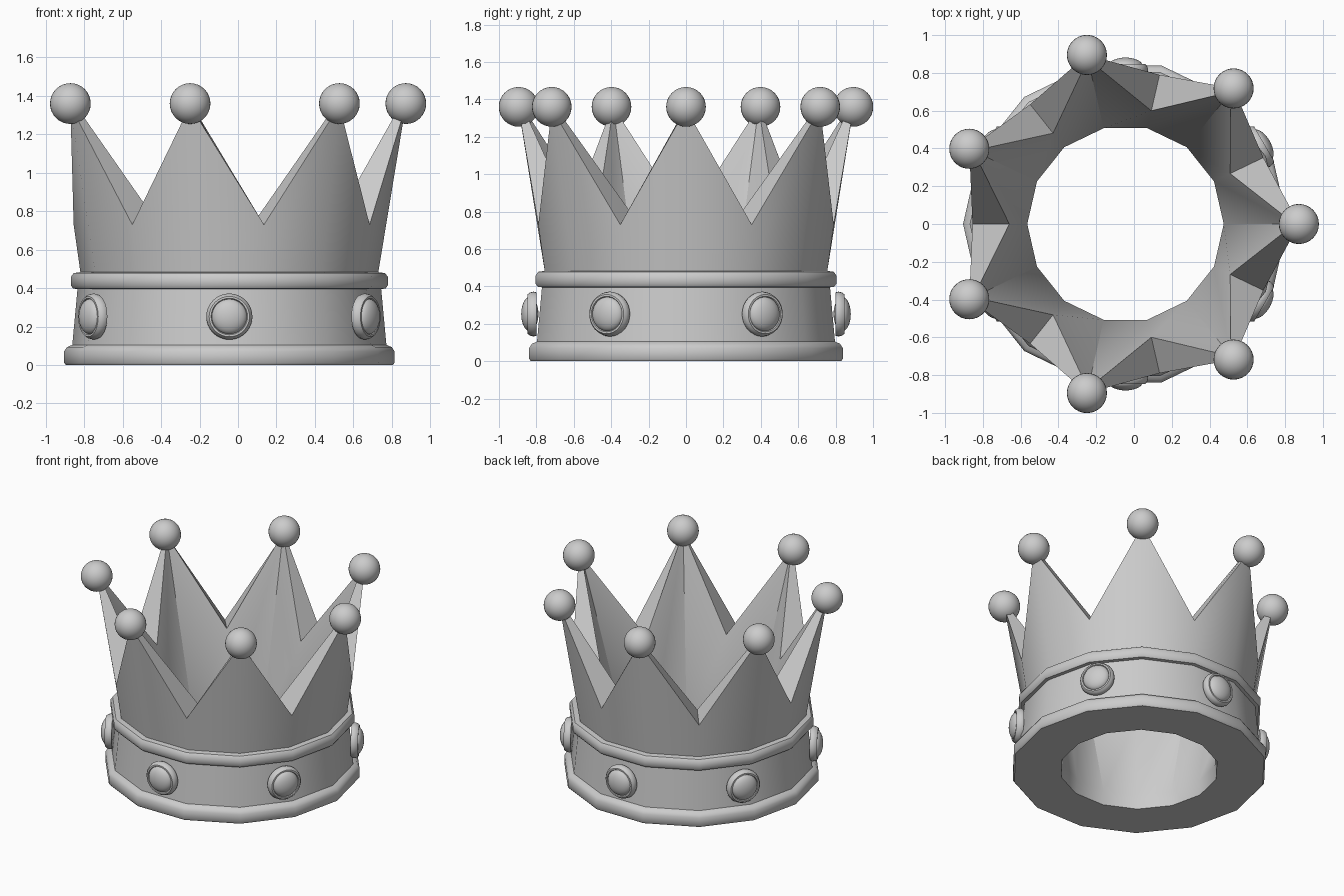
import bpy, bmesh, math
from mathutils import Matrix, Vector

if "Cube" in bpy.data.objects:
    bpy.data.objects.remove(bpy.data.objects["Cube"])

CX = -0.045          # crown axis, so the seven tips are centred in x
SIDES = 14


def finish(bm, name, angle=40):
    bmesh.ops.recalc_face_normals(bm, faces=bm.faces)
    me = bpy.data.meshes.new(name)
    bm.to_mesh(me)
    bm.free()
    ob = bpy.data.objects.new(name, me)
    bpy.context.collection.objects.link(ob)
    bpy.ops.object.select_all(action='DESELECT')
    ob.select_set(True)
    bpy.context.view_layer.objects.active = ob
    bpy.ops.object.shade_smooth_by_angle(angle=math.radians(angle))
    return ob


def lathe(bm, profile, sides, closed=False):
    """Profile entries are (r, z) or a (peak, valley) pair of those."""
    rings = []
    for p in profile:
        pair = p if isinstance(p[0], tuple) else (p, p)
        ring = []
        for i in range(sides):
            r, z = pair[i % 2]
            a = 2 * math.pi * i / sides
            ring.append(bm.verts.new((r * math.cos(a), r * math.sin(a), z)))
        rings.append(ring)
    n = len(rings)
    for k in range(n if closed else n - 1):
        a, b = rings[k], rings[(k + 1) % n]
        for i in range(sides):
            j = (i + 1) % sides
            bm.faces.new((a[i], a[j], b[j], b[i]))
    return rings


# Crown body: base rim, band, upper rim and zigzag wall
bm = bmesh.new()
lathe(bm, [(0.85, 0.0), (0.86, 0.012), (0.86, 0.07), (0.845, 0.093), (0.817, 0.105),
           (0.79, 0.395), (0.813, 0.398), (0.825, 0.415), (0.825, 0.458),
           (0.81, 0.478), (0.775, 0.483),
           ((0.918, 1.35), (0.81, 0.73)),
           ((0.895, 1.36), (0.615, 0.755)),
           (0.52, 0.10), (0.53, 0.0)], SIDES, closed=True)
finish(bm, "crown_body").location.x = CX

# Balls on the seven tips
for i in range(7):
    a = 2 * math.pi * i / 7
    bm = bmesh.new()
    bmesh.ops.create_uvsphere(bm, u_segments=32, v_segments=16, radius=0.106)
    ball = finish(bm, f"tip_ball_{i + 1}")
    ball.location = (CX + 0.918 * math.cos(a), 0.918 * math.sin(a), 1.36)

# Six round jewels, each a bezel with a domed gem
for i in range(6):
    a = math.radians(30 + 60 * i)
    direction = Vector((math.cos(a), math.sin(a), 0))
    place = (Matrix.Translation(Vector((CX, 0, 0.252)) + direction * 0.80)
             @ direction.to_track_quat('Z', 'Y').to_matrix().to_4x4())
    bm = bmesh.new()
    rings = lathe(bm, [(0.116, 0.0), (0.12, 0.015), (0.115, 0.035), (0.105, 0.048),
                       (0.095, 0.048), (0.088, 0.035)], 32)
    bm.faces.new(rings[0])
    bm.faces.new(rings[-1])
    finish(bm, f"jewel_bezel_{i + 1}").matrix_world = place
    bm = bmesh.new()
    bmesh.ops.create_uvsphere(bm, u_segments=32, v_segments=16, radius=0.092)
    bmesh.ops.transform(bm, verts=bm.verts,
                        matrix=Matrix.Translation((0, 0, 0.035)) @ Matrix.Diagonal((1, 1, 0.5, 1)))
    finish(bm, f"jewel_gem_{i + 1}").matrix_world = place
